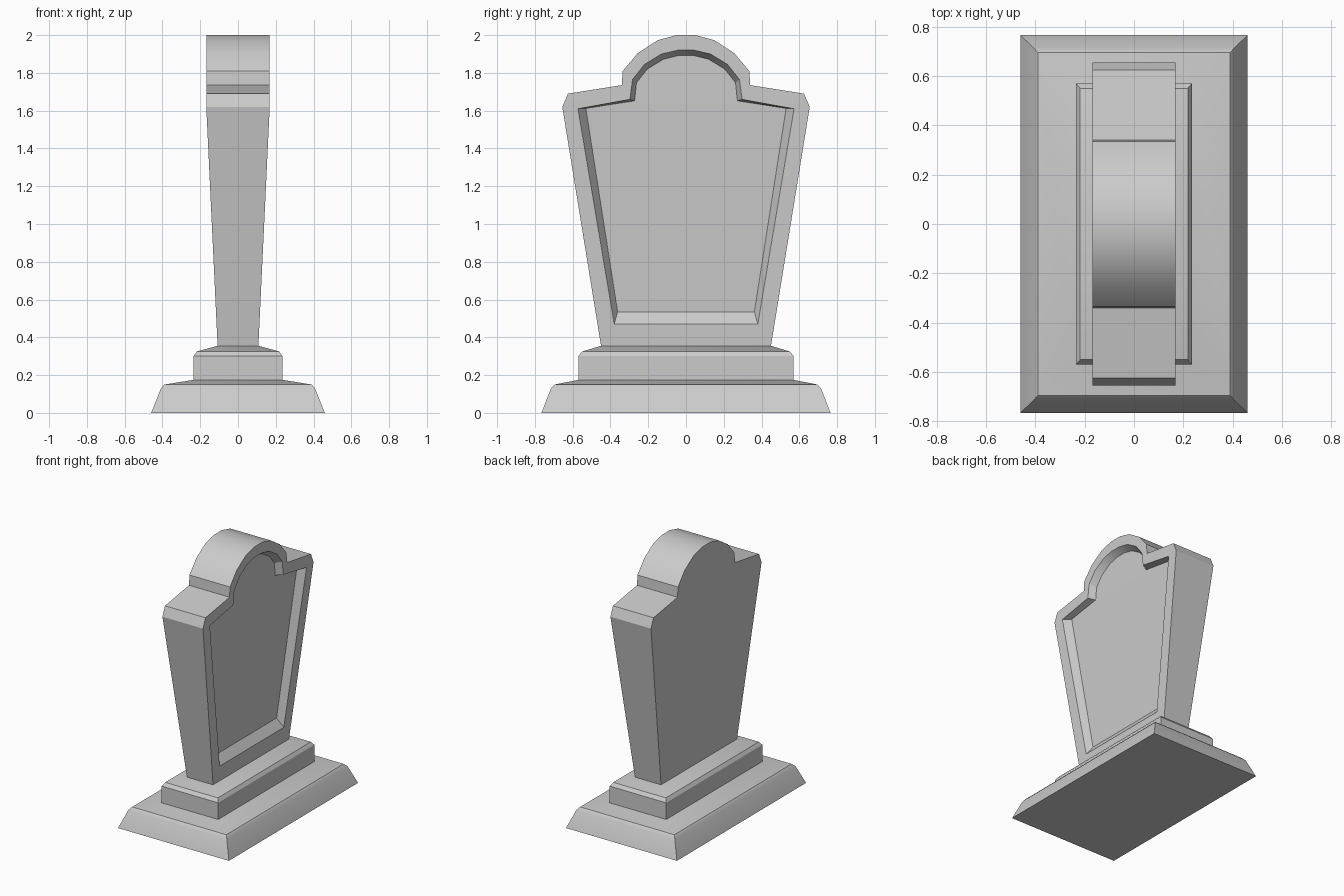
import bpy, bmesh, math

if "Cube" in bpy.data.objects:
    bpy.data.objects.remove(bpy.data.objects["Cube"])


def finish(name, bm):
    bmesh.ops.remove_doubles(bm, verts=bm.verts, dist=1e-5)
    bmesh.ops.recalc_face_normals(bm, faces=bm.faces)
    mesh = bpy.data.meshes.new(name)
    bm.to_mesh(mesh)
    bm.free()
    ob = bpy.data.objects.new(name, mesh)
    bpy.context.collection.objects.link(ob)
    bpy.ops.object.select_all(action='DESELECT')
    ob.select_set(True)
    bpy.context.view_layer.objects.active = ob
    bpy.ops.object.shade_smooth_by_angle(angle=math.radians(28))
    return ob


def face(bm, verts):
    # drop repeated corners so quads may collapse to triangles
    u = []
    for v in verts:
        if all((v.co - w.co).length > 1e-5 for w in u):
            u.append(v)
    if len(u) > 2:
        bm.faces.new(u)


def bridge(bm, a, b, closed=True):
    n = len(a)
    for i in range(n if closed else n - 1):
        j = (i + 1) % n
        face(bm, (a[i], a[j], b[j], b[i]))


def cap(bm, loop):
    # rows of quads across the mirrored outline
    h = len(loop) // 2
    bridge(bm, loop[:h], loop[:h - 1:-1], closed=False)


def stepped_base(name, tiers):
    bm = bmesh.new()
    loops = [[bm.verts.new((sx * x, sy * y, z))
              for sx, sy in ((1, 1), (-1, 1), (-1, -1), (1, -1))]
             for x, y, z in tiers]
    for a, b in zip(loops, loops[1:]):
        bridge(bm, a, b)
    bm.faces.new(loops[0])
    bm.faces.new(loops[-1])
    return finish(name, bm)


# Lower plinth and upper step: half width, half depth, height
stepped_base("plinth", [(.46, .765, 0), (.408, .715, .13), (.39, .695, .15),
                        (.235, .57, .175), (.235, .57, .30),
                        (.218, .55, .325), (.108, .45, .355)])

# Half outlines (y, z) of the slab, the recess rim and the recess floor
outer = [(.4475, .34), (.655, 1.62), (.625, 1.69), (.34, 1.735),
         (.335, 1.81), (.255, 1.905), (.15, 1.973), (.05, 2.0)]
rim = [(.38, .47), (.572, 1.61), (.572, 1.61), (.297, 1.66),
       (.283, 1.765), (.22, 1.845), (.13, 1.90), (.045, 1.92)]
floor = [(.362, .535), (.53, 1.612), (.53, 1.612), (.272, 1.652),
         (.262, 1.748), (.205, 1.82), (.12, 1.872), (.04, 1.892)]


def half_thickness(z):
    return .108 + (.168 - .108) * min(1, (z - .355) / (1.62 - .355))


def outline(bm, half, side, inset=0):
    pts = half + [(-y, z) for y, z in reversed(half)]
    return [bm.verts.new((side * (half_thickness(z) - inset), y, z))
            for y, z in pts]


# Tapered slab with a recessed panel on the +x face
bm = bmesh.new()
back = outline(bm, outer, -1)
front = outline(bm, outer, 1)
rim_loop = outline(bm, rim, 1)
floor_loop = outline(bm, floor, 1, .05)
bridge(bm, back, front)
bridge(bm, front, rim_loop)
bridge(bm, rim_loop, floor_loop)
cap(bm, back)
cap(bm, floor_loop)
finish("headstone_slab", bm)
